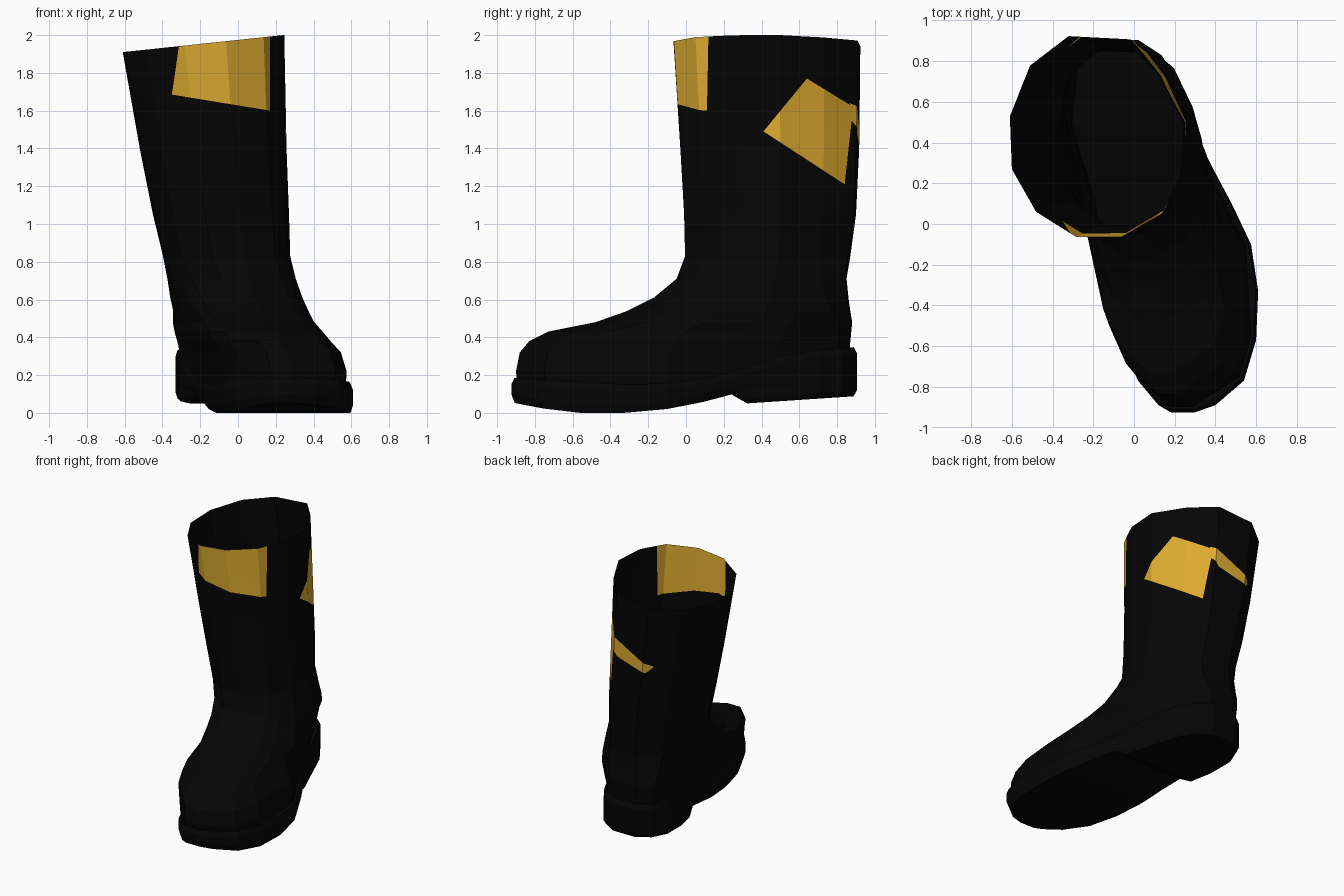
import bpy, bmesh, math
from mathutils import Vector

if "Cube" in bpy.data.objects:
    bpy.data.objects.remove(bpy.data.objects["Cube"])


def material(name, rgb):
    m = bpy.data.materials.new(name)
    m.diffuse_color = (*rgb, 1)
    m.use_nodes = True
    m.node_tree.nodes["Principled BSDF"].inputs["Base Color"].default_value = m.diffuse_color
    return m


BLACK = material("black rubber", (0.0015, 0.0015, 0.0015))
YELLOW = material("yellow patch", (0.73, 0.405, 0.03))


def interp(table, y):
    """Piecewise linear lookup."""
    for (a, za), (b, zb) in zip(table, table[1:]):
        if y <= b:
            t = max(0, (y - a) / (b - a))
            return za + (zb - za) * t
    return table[-1][1]


def loft(rings, cap_top):
    """Rings hold paired points: left side front to back, then right side back to front."""
    bm = bmesh.new()
    vs = [[bm.verts.new(p) for p in r] for r in rings]
    n = len(vs[0])
    for a, b in zip(vs, vs[1:]):
        for i in range(n):
            j = (i + 1) % n
            bm.faces.new((a[i], a[j], b[j], b[i]))
    for r in ([vs[0], vs[-1]] if cap_top else [vs[0]]):
        for i in range(n // 2 - 1):
            bm.faces.new((r[i], r[i + 1], r[n - 2 - i], r[n - 1 - i]))
    bmesh.ops.recalc_face_normals(bm, faces=bm.faces)
    return bm


def finish(bm, name, *mats):
    me = bpy.data.meshes.new(name)
    bm.to_mesh(me)
    bm.free()
    for m in mats:
        me.materials.append(m)
    ob = bpy.data.objects.new(name, me)
    bpy.context.collection.objects.link(ob)
    return ob


# Foot outline: y, left x, right x
ROWS = [(-.925, .18, .30), (-.89, .12, .40), (-.77, .02, .54), (-.57, -.07, .60),
        (-.33, -.13, .61), (-.10, -.17, .575), (.10, -.20, .48), (.25, -.24, .40),
        (.33, -.27, .36), (.50, -.315, .295), (.70, -.33, .22), (.83, -.28, .135),
        (.905, -.18, .02)]


def outline(rows, k=1.0):
    left, right = [], []
    for y, a, b in rows:
        c, h = (a + b) / 2, (b - a) / 2 * k
        left.append((c - h, y * (1 + k) / 2))
        right.append((c + h, y * (1 + k) / 2))
    return left + right[::-1]


def slab(name, rows, bottom, top, levels):
    """Slab between two height curves; levels: (inset, use top curve, z offset)."""
    rings = []
    for k, use_top, dz in levels:
        rings.append([(x, y, interp(top if use_top else bottom, y) + dz)
                      for x, y in outline(rows, k)])
    finish(loft(rings, True), name, BLACK)


# Sole with raised waist
slab("sole", ROWS,
     [(-.92, .055), (-.77, .025), (-.57, 0), (-.33, 0), (-.05, .025), (.1, .06),
      (.25, .10), (.92, .12)],
     [(-.92, .185), (-.3, .15), (0, .16), (.25, .22), (.5, .30), (.7, .335), (.92, .35)],
     [(.96, 0, 0), (1, 0, .045), (1, 1, -.035), (.965, 1, 0)])

# Heel block with sloped front
slab("heel", ROWS[7:], [(.25, .095), (.32, .05), (.92, .09)], [(.25, .12), (.92, .16)],
     [(.96, 0, 0), (1, 0, .03), (1, 1, .01)])

# Upper: z, left x, right x, front y, back y, roundness (0 foot, 1 shaft)
LEVELS = [(.12, -.29, .57, -.89, .865, 0), (.22, -.30, .575, -.90, .865, 0),
          (.32, -.315, .545, -.88, .865, 0), (.38, -.345, .49, -.83, .87, 0),
          (.43, -.365, .45, -.73, .875, .03), (.48, -.375, .41, -.48, .88, .1),
          (.54, -.38, .37, -.31, .87, .3), (.61, -.38, .335, -.17, .86, .5),
          (.71, -.385, .305, -.05, .85, .75), (.83, -.40, .275, -.005, .87, .95),
          (1.05, -.45, .27, -.01, .90, 1), (1.4, -.52, .257, -.03, .917, 1),
          (2.0, -.61, .245, -.065, .923, 1)]


def unit(pts):
    """Scale an outline to the unit square."""
    xs, ys = [p[0] for p in pts], [p[1] for p in pts]
    return [((x - min(xs)) / (max(xs) - min(xs)), (y - min(ys)) / (max(ys) - min(ys)))
            for x, y in pts]


foot = unit(outline([ROWS[i] for i in (0, 2, 3, 5, 7, 9, 11, 12)]))
# Twelve-sided shaft section, with a few points along its long sides
shaft = unit([(-.28, -.065), (-.48, .06), (-.54, .165), (-.60, .27), (-.61, .53),
              (-.56, .655), (-.51, .78), (-.32, .925),
              (-.03, .91), (.125, .73), (.187, .61), (.25, .49), (.235, .25),
              (.19, .15), (.14, .05), (-.06, -.065)])

rings = []
for z, xl, xr, yf, yb, t in LEVELS:
    ring = []
    k = interp([(.33, .97), (.45, 1.08)], z)
    for i, ((fx, fy), (ox, oy)) in enumerate(zip(foot, shaft)):
        y = yf + (yb - yf) * (fy + (oy - fy) * t)
        x_foot, x_shaft = xl + (xr - xl) * fx, xl + (xr - xl) * ox
        # the heel cup follows the sole instead of shrinking with the instep
        c = -.03
        x_heel = c + k * (interp([(r[0], r[1 + i // 8]) for r in ROWS], y + .035) - c)
        w = min(1, max(0, (y - .05) / .45))
        x_foot += (x_heel - x_foot) * w
        x = x_foot + (x_shaft - x_foot) * t
        # the rim slopes down to the left
        ring.append((x, y, 1.91 + .106 * (x + .61) if z == 2.0 else z))
    rings.append(ring)
upper = loft(rings, False)


def paint(bm, poly, axis, side):
    """Cut a convex counter-clockwise (horizontal, z) polygon into faces on one side."""
    planes = []
    for (a, za), (b, zb) in zip(poly, poly[1:] + poly[:1]):
        co, no = Vector((0, 0, za)), Vector((0, 0, b - a))
        co[axis], no[axis] = a, -(zb - za)
        planes.append((co, no.normalized()))

    def chosen(cuts):
        out = []
        for f in bm.faces:
            c = f.calc_center_median()
            if c.z > 1 and side(c) and all((c - co).dot(no) > 0 for co, no in cuts):
                out.append(f)
        return out

    for i, (co, no) in enumerate(planes):
        faces = chosen(planes[:i])
        edges = {e for f in faces for e in f.edges}
        verts = {v for f in faces for v in f.verts}
        bmesh.ops.bisect_plane(bm, geom=faces + list(edges) + list(verts),
                               dist=1e-5, plane_co=co, plane_no=no)
    for f in chosen(planes):
        f.material_index = 1


# Yellow patches: front, right side, and the tail round the back
paint(upper, [(-.35, 1.685), (.17, 1.60), (.17, 2.1), (-.29, 2.1)], 0, lambda c: c.y < .35)
paint(upper, [(.41, 1.49), (.84, 1.21), (.885, 1.62), (.64, 1.77)], 1, lambda c: c.x > -.05)
paint(upper, [(-.33, 1.46), (-.28, 1.41), (-.03, 1.48), (.02, 1.55), (.02, 1.64)], 0,
      lambda c: c.y > .6)
finish(upper, "boot_upper", BLACK, YELLOW)
